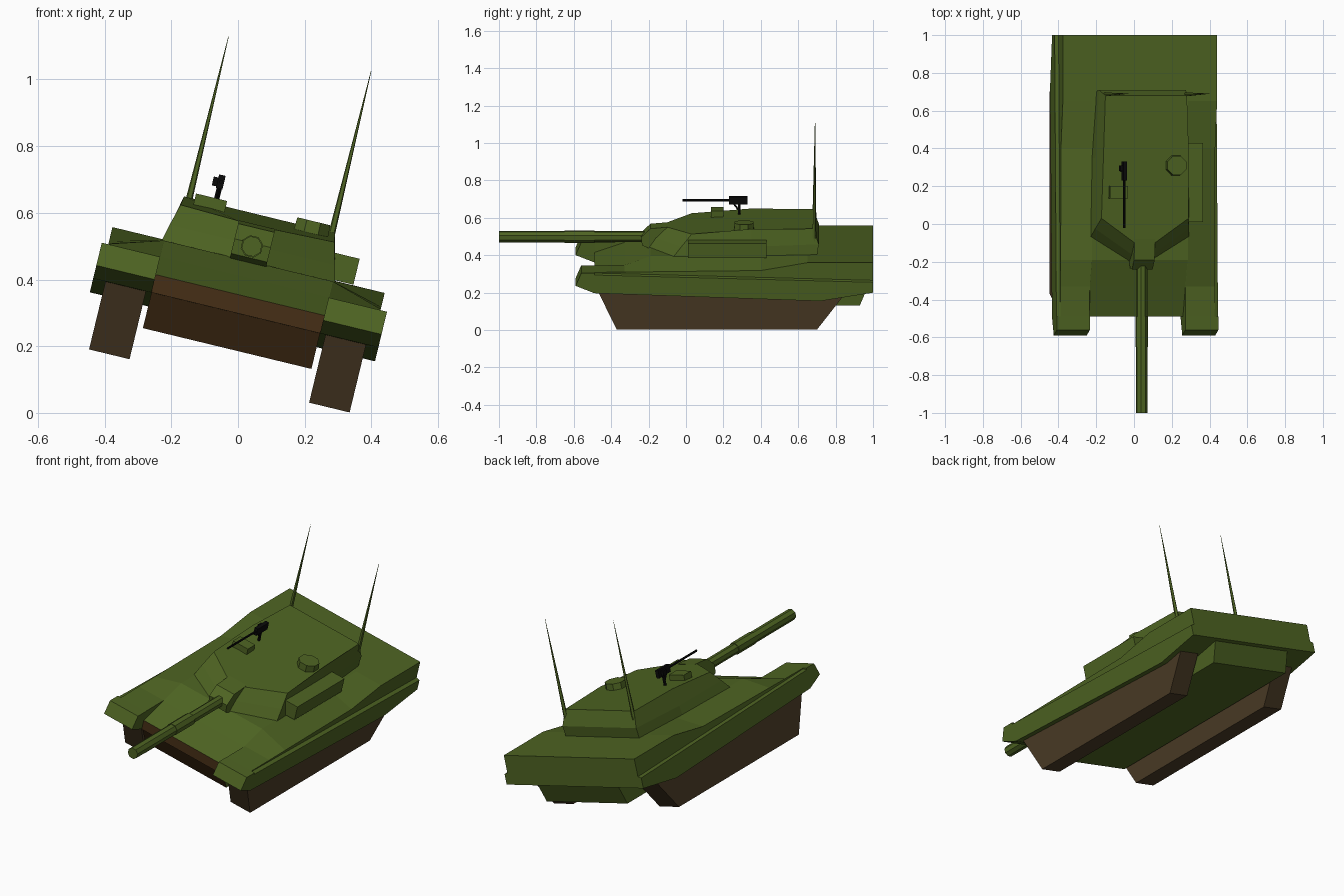
import bpy, bmesh, math
from mathutils import Matrix, Vector

cube = bpy.data.objects.get("Cube")
if cube:
    bpy.data.objects.remove(cube, do_unlink=True)


def material(name, rgb):
    m = bpy.data.materials.new(name)
    m.use_nodes = True
    m.diffuse_color = (*rgb, 1)
    bsdf = m.node_tree.nodes["Principled BSDF"]
    bsdf.inputs["Base Color"].default_value = (*rgb, 1)
    bsdf.inputs["Roughness"].default_value = 0.9
    return m


GREEN = material("olive green", (0.076, 0.127, 0.016))
TRACK = material("track brown", (0.072, 0.045, 0.019))
PLATE = material("dark brown", (0.061, 0.028, 0.008))
BLACK = material("gun black", (0.003, 0.003, 0.003))

# The whole vehicle leans sideways: build it upright, then roll it
LEAN = Matrix.Rotation(math.radians(13.6), 4, 'Y') @ Matrix.Translation((-0.077, 0, 0))


def finish(name, bm, mat, front=None):
    """Roll the mesh into place; front = second material for faces pointing forward."""
    bmesh.ops.recalc_face_normals(bm, faces=bm.faces)
    if front:
        for f in bm.faces:
            f.material_index = int(f.normal.y < -0.7)
    bm.transform(LEAN)
    mesh = bpy.data.meshes.new(name)
    bm.to_mesh(mesh)
    bm.free()
    mesh.materials.append(mat)
    if front:
        mesh.materials.append(front)
    ob = bpy.data.objects.new(name, mesh)
    bpy.context.collection.objects.link(ob)
    return ob


def loft(name, rings, mat, front=None):
    """Skin a list of equal-length closed rings and cap both ends."""
    bm = bmesh.new()
    vs = [[bm.verts.new(p) for p in ring] for ring in rings]
    n = len(vs[0])
    for a, b in zip(vs, vs[1:]):
        for i in range(n):
            j = (i + 1) % n
            bm.faces.new((a[i], a[j], b[j], b[i]))
    bm.faces.new(vs[0])
    bm.faces.new(vs[-1])
    return finish(name, bm, mat, front)


def prism(name, profile, x0, x1, mat, front=None):
    """Extrude a side profile of (y, z) points across x."""
    return loft(name, [[(x, y, z) for y, z in profile] for x in (x0, x1)], mat, front)


def box(name, x, y, z, mat):
    return prism(name, [(y[0], z[0]), (y[1], z[0]), (y[1], z[1]), (y[0], z[1])], *x, mat)


def rod(name, start, end, r0, r1, sides, mat):
    """Tapered rod between two points."""
    a, b = Vector(start), Vector(end)
    bm = bmesh.new()
    m = Matrix.Translation((a + b) / 2) @ (b - a).to_track_quat('Z', 'Y').to_matrix().to_4x4()
    m = m @ Matrix.Rotation(math.pi / sides, 4, 'Z')
    bmesh.ops.create_cone(bm, cap_ends=True, segments=sides, radius1=r0, radius2=r1,
                          depth=(b - a).length, matrix=m)
    return finish(name, bm, mat)


def mirrored(half):
    """Close a ring from its +x half."""
    return half + [(-x, y, z) for x, y, z in reversed(half)]


# Upper hull: y, deck centre height, deck edge height, skirt bottom height
stations = [(-0.49, 0.345, 0.40, 0.29), (-0.33, 0.40, 0.401, 0.284),
            (-0.19, 0.45, 0.403, 0.279), (0.40, 0.452, 0.41, 0.258),
            (0.65, 0.453, 0.453, 0.249), (0.72, 0.453, 0.453, 0.247),
            (1.0, 0.453, 0.453, 0.293)]
rings = []
for y, mid, edge, low in stations:
    ridge = 0.39 - 0.04 * (y + 0.49) / 1.49
    half = [(0.26, mid), (0.261, max(mid, edge)), (0.42, edge),
            (0.42, ridge + 0.006), (0.44, ridge), (0.44, low)]
    rings.append(mirrored([(x, y, z) for x, z in half]))
loft("upper_hull", rings, GREEN, PLATE)

# Lower hull with a brown nose plate
prism("lower_hull", [(-0.49, 0.30), (-0.42, 0.18), (0.93, 0.18), (0.98, 0.30)],
      -0.26, 0.26, GREEN, PLATE)

# Fender noses and tracks on both sides
for side, s in (("left", 1), ("right", -1)):
    prism(side + "_fender_nose", [(-0.56, 0.40), (-0.59, 0.33), (-0.49, 0.29), (-0.49, 0.40)],
          0.26 * s, 0.44 * s, GREEN)
    prism(side + "_track", [(-0.48, 0.31), (-0.37, 0.08), (0.70, 0.08), (0.86, 0.29)],
          0.277 * s, 0.402 * s, TRACK)

# Turret: base ring, rear bulge ring, roof ring
turret = [
    [(0.055, -0.20, 0.445), (0.268, -0.07, 0.445), (0.262, 0.35, 0.445), (0.237, 0.70, 0.445)],
    [(0.055, -0.162, 0.50), (0.255, -0.025, 0.50), (0.253, 0.35, 0.50), (0.237, 0.71, 0.51)],
    [(0.055, -0.10, 0.56), (0.237, 0.03, 0.566), (0.233, 0.35, 0.593), (0.222, 0.68, 0.592)],
]
loft("turret", [mirrored(r) for r in turret], GREEN)
prism("mantlet", [(-0.235, 0.46), (-0.24, 0.505), (-0.19, 0.552), (-0.08, 0.562), (-0.08, 0.445),
                  (-0.20, 0.445)], -0.056, 0.056, GREEN)

# Main gun
for name, y0, y1, r in (("gun_barrel", -0.20, -0.64, 0.029), ("gun_sleeve", -0.49, -0.65, 0.034),
                        ("gun_muzzle", -0.65, -1.0, 0.031)):
    rod(name, (0, y0, 0.495), (0, y1, 0.495), r, r, 8, GREEN)

# Turret fittings
box("side_stowage_box", (0.20, 0.323), (0.01, 0.43), (0.455, 0.535), GREEN)
box("roof_sight", (-0.20, -0.104), (0.135, 0.20), (0.56, 0.61), GREEN)
rod("roof_hatch", (0.163, 0.31, 0.57), (0.163, 0.31, 0.612), 0.057, 0.055, 8, GREEN)
for side, x in (("left", 0.224), ("right", -0.216)):
    rod(side + "_antenna", (x, 0.685, 0.52), (x, 0.69, 1.09), 0.012, 0.0008, 5, GREEN)

# Roof machine gun
GX = -0.136
rod("machine_gun_barrel", (GX, 0.24, 0.662), (GX, -0.02, 0.662), 0.006, 0.006, 6, BLACK)
box("machine_gun_receiver", (GX - 0.010, GX + 0.010), (0.23, 0.33), (0.64, 0.682), BLACK)
box("machine_gun_ammo_box", (GX - 0.024, GX - 0.008), (0.28, 0.31), (0.645, 0.672), BLACK)
rod("machine_gun_post", (GX, 0.285, 0.58), (GX, 0.285, 0.645), 0.008, 0.008, 6, BLACK)
rod("machine_gun_brace", (GX, 0.285, 0.605), (GX, 0.25, 0.65), 0.005, 0.005, 5, BLACK)
